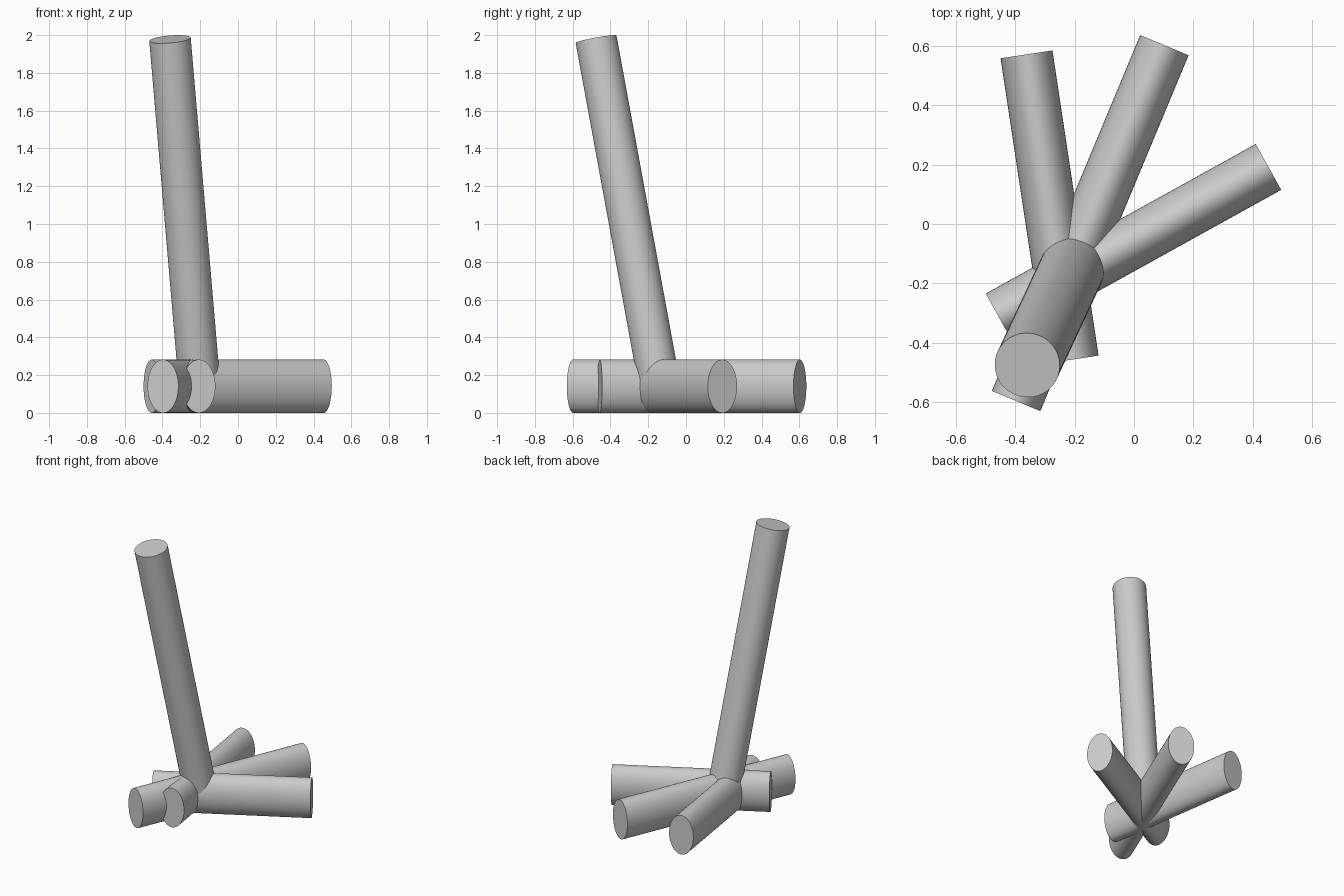
import bpy
from mathutils import Vector

if "Cube" in bpy.data.objects:
    bpy.data.objects.remove(bpy.data.objects["Cube"])


def rod(name, start, end, half_width, half_height):
    """Smooth solid rod with an oval section, running between two points."""
    a, b = Vector(start), Vector(end)
    axis = b - a
    bpy.ops.mesh.primitive_cylinder_add(
        vertices=96, radius=1, depth=axis.length, location=(a + b) / 2)
    ob = bpy.context.object
    ob.name = name
    # local Y stays upright so the oval's long side is vertical
    ob.rotation_euler = axis.to_track_quat('Z', 'Y').to_euler()
    ob.scale = (half_width, half_height, 1)
    bpy.ops.object.transform_apply(location=False, rotation=False, scale=True)
    bpy.ops.object.shade_smooth_by_angle()
    return ob


# Three oval base logs crossing near the foot of the pole
H = 0.141
logs = [
    ((-0.207, -0.457), (-0.3625, 0.572)),
    ((-0.3975, -0.597), (0.1025, 0.603)),
    ((-0.457, -0.312), (0.4535, 0.1925)),
]
for i, (p, q) in enumerate(logs):
    rod(f"base_log_{i + 1}", (*p, H), (*q, H), 0.0885, H)

# Leaning round pole
rod("leaning_pole", (-0.203, -0.139, H), (-0.36, -0.476, 1.978), 0.11, 0.11)
